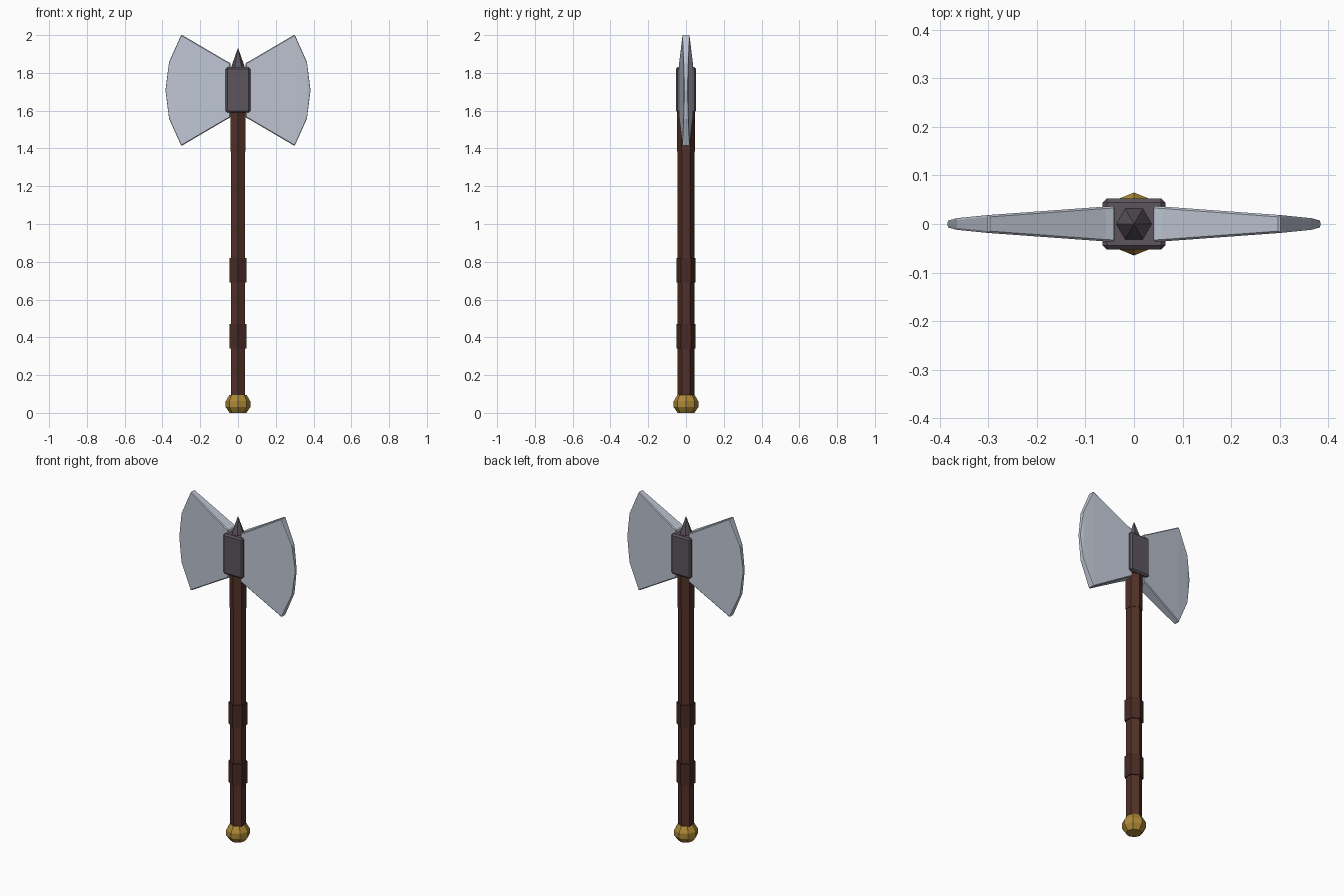
import bpy, bmesh, math

if "Cube" in bpy.data.objects:
    bpy.data.objects.remove(bpy.data.objects["Cube"])


def material(name, rgb):
    m = bpy.data.materials.new(name)
    m.diffuse_color = (*rgb, 1)
    m.use_nodes = True
    m.node_tree.nodes["Principled BSDF"].inputs["Base Color"].default_value = m.diffuse_color
    return m


STEEL = material("pale steel", (0.52, 0.56, 0.65))
IRON = material("dark iron", (0.11, 0.09, 0.11))
WOOD = material("brown wood", (0.085, 0.03, 0.021))
LEATHER = material("dark leather", (0.065, 0.023, 0.017))
GOLD = material("aged brass", (0.42, 0.25, 0.04))


def finish(name, bm, mat):
    bmesh.ops.recalc_face_normals(bm, faces=bm.faces)
    me = bpy.data.meshes.new(name)
    bm.to_mesh(me)
    bm.free()
    me.materials.append(mat)
    ob = bpy.data.objects.new(name, me)
    bpy.context.collection.objects.link(ob)
    return ob


def lathe(name, sides, profile, mat, turn=math.pi / 2):
    """Faceted solid from (radius, height) rings, first corner at angle turn."""
    bm = bmesh.new()
    rings = [[bm.verts.new((r * math.cos(turn + math.tau * i / sides),
                            r * math.sin(turn + math.tau * i / sides), z))
              for i in range(sides)] for r, z in profile]
    for a, b in zip(rings, rings[1:]):
        for i in range(sides):
            j = (i + 1) % sides
            bm.faces.new((a[i], a[j], b[j], b[i]))
    bm.faces.new(rings[0])
    bm.faces.new(rings[-1])
    return finish(name, bm, mat)


# Shaft, collar under the head, grip bands and pommel
lathe("shaft", 6, [(0.044, 0.06), (0.044, 1.62)], WOOD)
lathe("upper_collar", 6, [(0.047, 1.385), (0.047, 1.62)], WOOD)
lathe("lower_grip_band", 6, [(0.051, 0.34), (0.051, 0.47)], LEATHER)
lathe("upper_grip_band", 6, [(0.051, 0.69), (0.051, 0.82)], LEATHER)
lathe("pommel", 8, [(0.044, 0.0), (0.065, 0.03), (0.065, 0.062), (0.045, 0.096)], GOLD)

# Top spike
lathe("top_spike", 6, [(0.04, 1.82), (0.001, 1.93)], IRON, 0)

# Head block with softened edges
bm = bmesh.new()
bmesh.ops.create_cube(bm, size=1)
for v in bm.verts:
    v.co = (v.co.x * 0.13, v.co.y * 0.106, 1.71 + v.co.z * 0.24)
bmesh.ops.bevel(bm, geom=bm.edges[:], offset=0.009, segments=1, affect='EDGES')
finish("head_block", bm, IRON)

# Blades: (x, half height, half thickness) stations, closing at the cutting edge
STATIONS = [(0.04, 0.145, 0.037), (0.058, 0.153, 0.036), (0.30, 0.295, 0.0185),
            (0.365, 0.15, 0.012), (0.384, 0.0, 0.007)]
for side, name in ((1, "right_blade"), (-1, "left_blade")):
    bm = bmesh.new()
    outline = [(x, 1.708 - h, t) for x, h, t in STATIONS]
    outline += [(x, 1.708 + h, t) for x, h, t in STATIONS[-2::-1]]
    n = len(outline)
    front, back = [[bm.verts.new((side * x, s * t, z)) for x, z, t in outline]
                   for s in (-1, 1)]
    for loop in (front, back):
        for i in range(3):
            bm.faces.new((loop[i], loop[i + 1], loop[n - 2 - i], loop[n - 1 - i]))
        bm.faces.new((loop[3], loop[4], loop[5]))
    for i in range(n):
        j = (i + 1) % n
        bm.faces.new((front[i], front[j], back[j], back[i]))
    ob = finish(name, bm, STEEL)
    bev = ob.modifiers.new("soft rim", 'BEVEL')
    bev.width = 0.004
    bev.segments = 1
    bev.limit_method = 'ANGLE'
    bev.angle_limit = math.radians(50)
